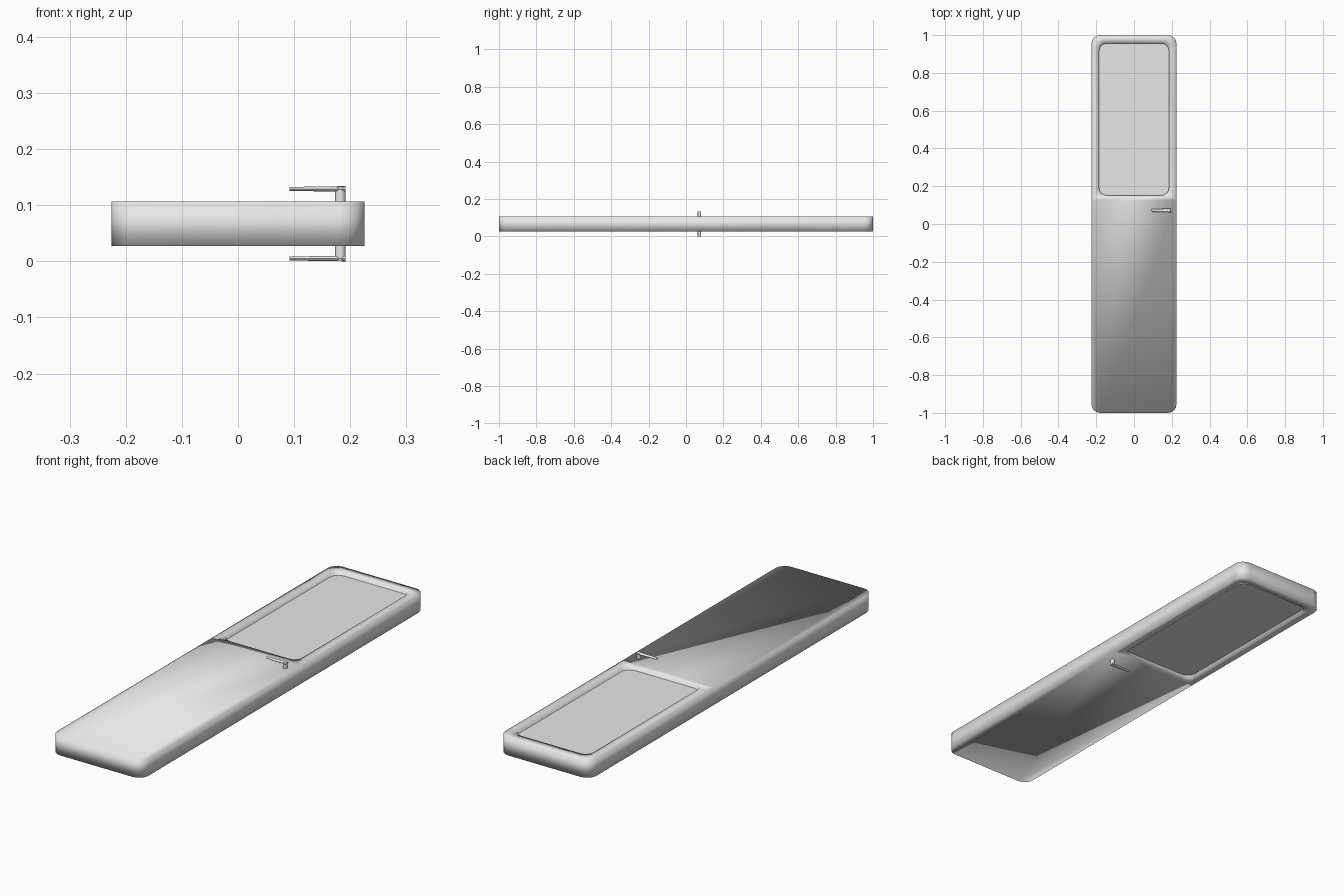
import bpy, bmesh
from math import cos, sin, pi, radians
from mathutils import Matrix

cube = bpy.data.objects.get("Cube")
if cube:
    bpy.data.objects.remove(cube)

W, BOTTOM, TOP, SPLIT = 0.225, 0.027, 0.107, 0.125
SEG = 4

grey = bpy.data.materials.new("light_grey")
grey.use_nodes = True
color = (0.8, 0.8, 0.8, 1)
grey.diffuse_color = color
grey.node_tree.nodes["Principled BSDF"].inputs["Base Color"].default_value = color


def finish(bm, name, angle=None):
    bmesh.ops.recalc_face_normals(bm, faces=bm.faces)
    mesh = bpy.data.meshes.new(name)
    bm.to_mesh(mesh)
    bm.free()
    mesh.materials.append(grey)
    obj = bpy.data.objects.new(name, mesh)
    bpy.context.collection.objects.link(obj)
    if angle is not None:
        bpy.ops.object.select_all(action="DESELECT")
        obj.select_set(True)
        bpy.context.view_layer.objects.active = obj
        bpy.ops.object.shade_smooth_by_angle(angle=radians(angle))
    return obj


def outline(w, y0, y1, r_low, r_high):
    """Rounded rectangle, counter-clockwise from the low left corner."""
    corners = [(-1, y0, r_low), (1, y0, r_low), (1, y1, r_high), (-1, y1, r_high)]
    points = []
    for i, (sx, y, r) in enumerate(corners):
        sy = -1 if i < 2 else 1
        for k in range(SEG + 1):
            a = pi + i * pi / 2 + k * pi / 2 / SEG
            points.append((sx * (w - r) + r * cos(a), y - sy * r + r * sin(a)))
    return points


# Door leaf: solid lower panel and a rounded frame around the opening
bm = bmesh.new()
cache = {}


def vert(p, z):
    key = (round(p[0], 4), round(p[1], 4), z)
    if key not in cache:
        cache[key] = bm.verts.new(key)
    return cache[key]


def face(points):
    verts = list(dict.fromkeys(vert(p, z) for p, z in points))
    if len(verts) > 2:
        bm.faces.new(verts)


lower = outline(W, -1, SPLIT, 0.045, 0)
upper = outline(W, SPLIT, 1, 0, 0.045)
opening = outline(0.185, 0.152, 0.956, 0.04, 0.04)
n = SEG + 1
left_arc, right_arc = lower[:n], lower[n:2 * n]
high_right, high_left = lower[2 * n], lower[3 * n]
count = len(upper)

for z in (BOTTOM, TOP):
    face([(p, z) for p in left_arc + [high_left]])
    face([(p, z) for p in right_arc + [high_right]])
    face([(p, z) for p in (left_arc[-1], right_arc[0], high_right, high_left)])
    for i in range(count):
        j = (i + 1) % count
        face([(upper[i], z), (upper[j], z), (opening[j], z), (opening[i], z)])

# Walls around the leaf and inside the opening
for ring in (lower, upper, opening):
    for i in range(count):
        a, b = ring[i], ring[(i + 1) % count]
        if abs(a[1] - SPLIT) + abs(b[1] - SPLIT) > 0.0001:
            face([(a, BOTTOM), (b, BOTTOM), (b, TOP), (a, TOP)])
leaf = finish(bm, "door_leaf")
leaf.data.shade_smooth()

# Flat pane recessed on both sides of the opening
bm = bmesh.new()
base = bm.faces.new([bm.verts.new((x, y, BOTTOM + 0.015)) for x, y in opening])
top = bmesh.ops.extrude_face_region(bm, geom=[base])["geom"]
bmesh.ops.translate(bm, vec=(0, 0, TOP - BOTTOM - 0.03),
                    verts=[g for g in top if isinstance(g, bmesh.types.BMVert)])
finish(bm, "window_pane")

# Lever handles, mirrored to the two sides of the leaf
MID = (TOP + BOTTOM) / 2
for side, name in ((1, "upper"), (-1, "lower")):
    bm = bmesh.new()
    bmesh.ops.create_cone(bm, cap_ends=True, segments=16, radius1=0.0095, radius2=0.0095,
                          depth=0.045, matrix=Matrix.Translation((0.1825, 0.072, MID + side * 0.0435)))
    lever = (Matrix.Translation((0.142, 0.072, MID + side * 0.062))
             @ Matrix.Diagonal((1, 1, 0.5, 1)) @ Matrix.Rotation(pi / 2, 4, "Y"))
    bmesh.ops.create_cone(bm, cap_ends=True, segments=16, radius1=0.007, radius2=0.01,
                          depth=0.1, matrix=lever)
    finish(bm, name + "_handle", 40)
